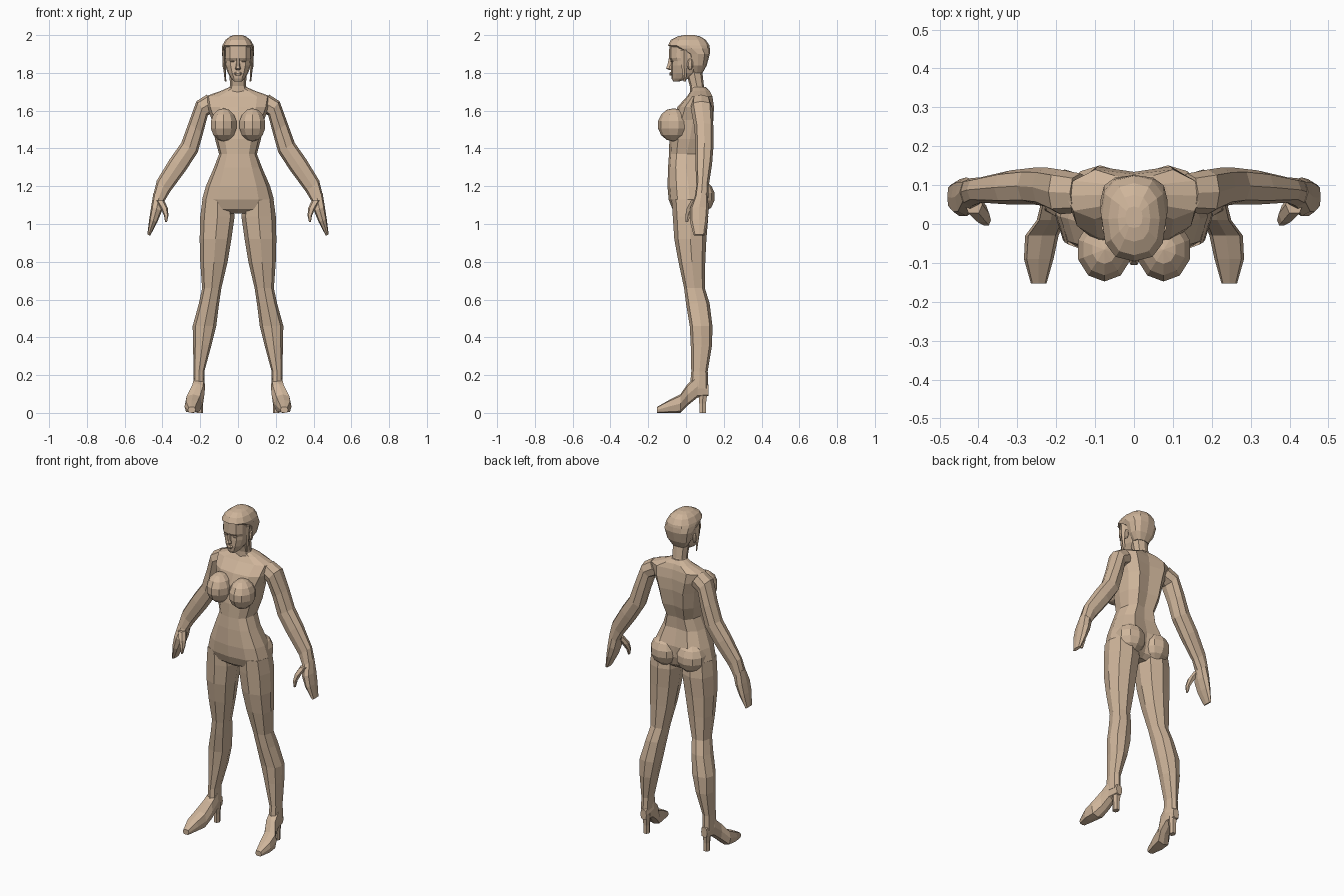
import bpy, bmesh, math
from mathutils import Vector

skin = bpy.data.materials.new("warm tan")
skin.diffuse_color = (0.62, 0.46, 0.325, 1)


def finish(name, bm, mirror):
    bmesh.ops.recalc_face_normals(bm, faces=bm.faces)
    me = bpy.data.meshes.new(name)
    bm.to_mesh(me)
    bm.free()
    me.materials.append(skin)
    ob = bpy.data.objects.new(name, me)
    bpy.context.collection.objects.link(ob)
    if mirror:
        ob.modifiers.new("mirror", 'MIRROR').use_mirror_merge = False
    return ob


def ring(c, u, v, n=8, p=0.8, groove=0):
    """Rounded section around c, spanned by half axes u and v."""
    pts = []
    for i in range(n):
        a = 2 * math.pi * i / n
        co, si = math.cos(a), math.sin(a)
        k = math.copysign(abs(co) ** p, co) if abs(co) > 1e-6 else 0
        s = math.copysign(abs(si) ** p, si) if abs(si) > 1e-6 else 0
        q = Vector(c) + Vector(u) * k + Vector(v) * s
        if groove and si > 0.8:
            q.y = c[1] + v[1] - (groove if k == 0 else 0)
        pts.append(q)
    return pts


def loft(name, rings, mirror=False):
    bm = bmesh.new()
    loops = [[bm.verts.new(p) for p in r] for r in rings]
    for a, b in zip(loops, loops[1:]):
        for i in range(len(a)):
            j = (i + 1) % len(a)
            bm.faces.new((a[i], a[j], b[j], b[i]))
    bm.faces.new(loops[0])
    bm.faces.new(loops[-1])
    return finish(name, bm, mirror)


def centred(z, w, f, b, groove=0, n=12, p=0.8):
    return ring((0, (f + b) / 2, z), (w, 0, 0), (0, (b - f) / 2, 0), n, p, groove)


def limb(x0, z0, x1, z1, f, b, n=8):
    return ring(((x0 + x1) / 2, (f + b) / 2, (z0 + z1) / 2),
                ((x1 - x0) / 2, 0, (z1 - z0) / 2), (0, (b - f) / 2, 0), n)


def ball(name, loc, size, seg=10, rows=7):
    bm = bmesh.new()
    bmesh.ops.create_uvsphere(bm, u_segments=seg, v_segments=rows, radius=1)
    for v in bm.verts:
        v.co = Vector(loc) + Vector(v.co[i] * size[i] for i in range(3))
    return finish(name, bm, True)


# Torso: height, half width, front, back, spine groove
loft("torso", [centred(*r) for r in (
    (1.725, .045, .03, .105), (1.705, .09, .025, .125, .01),
    (1.675, .175, .005, .14, .012), (1.62, .165, -.045, .148, .014),
    (1.55, .138, -.07, .145, .014), (1.45, .122, -.088, .128, .012),
    (1.37, .10, -.09, .10, .01), (1.30, .127, -.095, .095, .006),
    (1.20, .17, -.098, .125, .012), (1.13, .19, -.092, .13, .025),
    (1.08, .165, -.072, .11, .02), (1.055, .06, -.04, .07))])
ball("breast", (.076, -.066, 1.525), (.073, .084, .088))
ball("buttock", (.087, .07, 1.145), (.09, .083, .09))

# Neck, head and hair
loft("neck", [centred(z, w, f, b, n=8) for z, w, f, b in (
    (1.69, .055, .02, .11), (1.73, .043, .02, .095), (1.82, .045, -.005, .085))])
loft("head", [centred(*r) for r in (
    (1.755, .02, -.068, -.035), (1.77, .036, -.076, .02),
    (1.80, .054, -.08, .06), (1.84, .068, -.08, .08),
    (1.862, .071, -.079, .09), (1.88, .074, -.09, .1), (1.95, .072, -.088, .1))])
loft("hair", [centred(*r) for r in (
    (1.80, .045, .03, .088), (1.84, .072, .015, .11),
    (1.90, .086, 0, .126), (1.93, .086, -.065, .126), (1.945, .083, -.096, .124),
    (1.975, .066, -.08, .105), (1.993, .042, -.045, .075), (2.0, .022, -.01, .045))])
loft("hair_strand", [limb(a, z, b, z, f, k, 4) for a, b, z, f, k in (
    (.066, .084, 1.92, -.03, .01), (.064, .08, 1.84, -.025, .005),
    (.062, .07, 1.755, -.012, 0))], True)
ball("ear", (.074, .022, 1.845), (.009, .017, .03), 6, 5)

# Facial features
loft("nose", [centred(z, w, f, -.07, n=6) for z, w, f in (
    (1.88, .007, -.092), (1.84, .01, -.1), (1.824, .015, -.108), (1.815, .01, -.09))])
loft("lips", [centred(z, w, f, -.07, n=6) for z, w, f in (
    (1.805, .012, -.085), (1.797, .022, -.09), (1.785, .012, -.087))])
ball("eye", (.031, -.07, 1.862), (.014, .013, .006), 6, 4)

# Arms: inner point, outer point, front, back
loft("arm", [limb(*r) for r in (
    (.11, 1.60, .165, 1.685, .03, .13), (.16, 1.575, .22, 1.65, .025, .14),
    (.185, 1.48, .262, 1.535, .045, .145), (.213, 1.38, .30, 1.43, .05, .145),
    (.275, 1.285, .36, 1.345, .05, .138), (.36, 1.17, .43, 1.23, .055, .12),
    (.39, 1.12, .448, 1.155, .045, .118))], True)
loft("hand", [limb(*r) for r in (
    (.385, 1.135, .448, 1.165, .05, .115), (.402, 1.07, .46, 1.09, .02, .12),
    (.427, 1.01, .47, 1.025, .02, .115), (.465, .938, .48, .945, .04, .1))], True)
loft("thumb", [limb(a, z, b, z, f, k, 6) for a, b, z, f, k in (
    (.39, .435, 1.125, .025, .075), (.372, .41, 1.085, .002, .05),
    (.368, .392, 1.045, -.005, .025), (.376, .386, 1.01, -.003, .012))], True)

# Legs: inner side, outer side, height, front, back
loft("leg", [limb(a, z, b, z, f, k) for a, b, z, f, k in (
    (.03, .188, 1.13, -.075, .11), (.018, .2, 1.04, -.07, .118),
    (.035, .203, .92, -.062, .108), (.055, .2, .80, -.04, .102),
    (.088, .19, .66, -.01, .10), (.10, .207, .58, 0, .125),
    (.115, .24, .46, .02, .14), (.14, .238, .36, .025, .138),
    (.178, .235, .22, .028, .115), (.178, .237, .13, .02, .118))], True)

# Feet: centre, length position, sole, top, half width
loft("foot", [ring((x, y, (s + t) / 2), (w, 0, 0), (0, 0, (t - s) / 2), 8, .6)
              for x, y, s, t, w in (
    (.205, .118, .09, .15, .02), (.206, .06, .08, .20, .032),
    (.214, .01, .04, .155, .036), (.237, -.03, 0, .098, .043),
    (.245, -.09, 0, .068, .038), (.245, -.153, 0, .032, .02))], True)
loft("shoe_heel", [ring((.203, y, z), (w, 0, 0), (0, d, 0), 6)
                   for y, z, w, d in (
    (.088, 0, .017, .02), (.088, .05, .017, .02), (.09, .12, .025, .028))], True)
